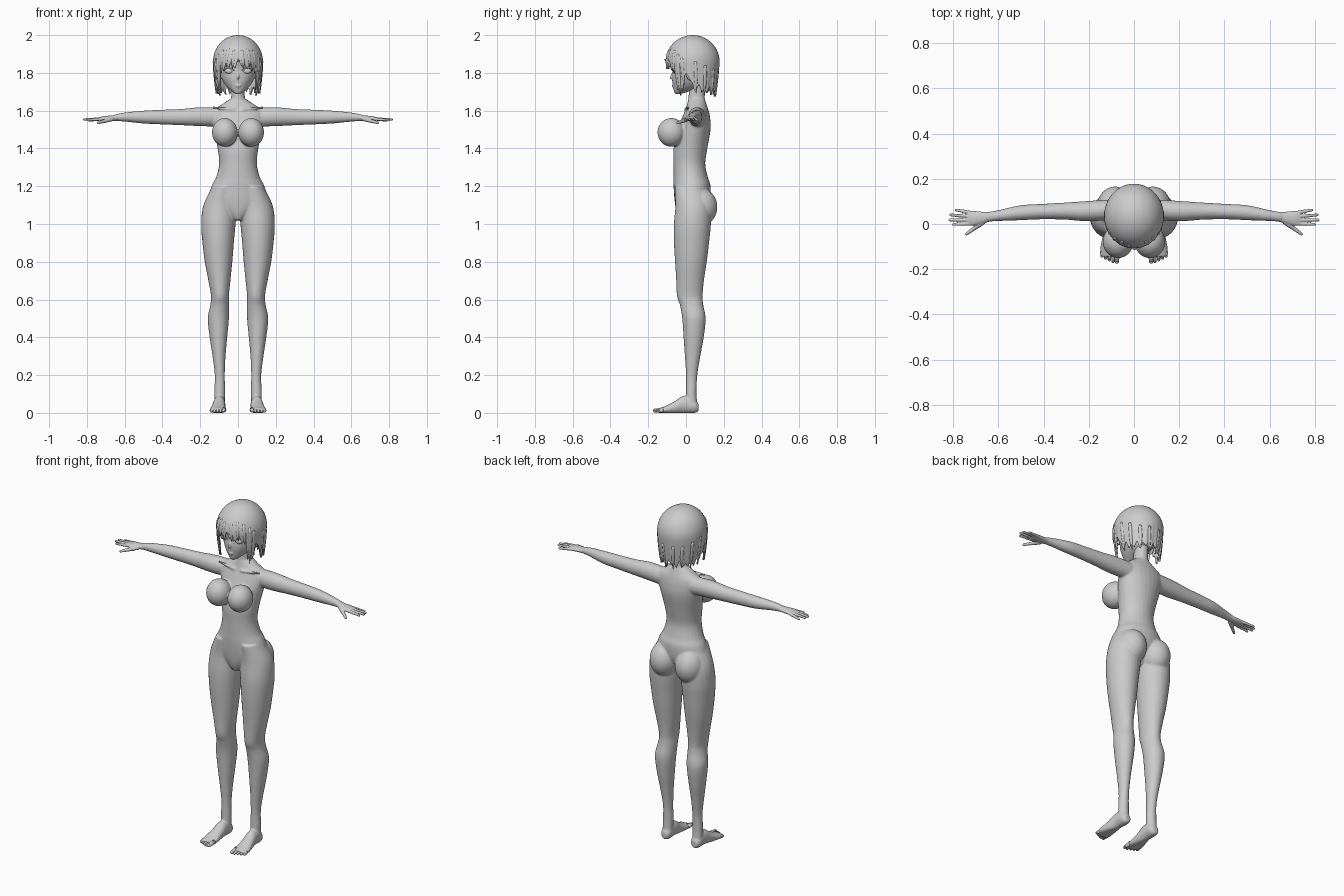
import bpy, bmesh, math
from mathutils import Vector, Matrix

cube = bpy.data.objects.get("Cube")
if cube:
    bpy.data.objects.remove(cube)

mat = bpy.data.materials.new("plain grey")
mat.use_nodes = True
GREY = (0.6, 0.6, 0.6, 1)
mat.diffuse_color = GREY
mat.node_tree.nodes["Principled BSDF"].inputs["Base Color"].default_value = GREY


def spline(rows, steps=5):
    """Catmull-Rom through rows of numbers."""
    out = []
    for i in range(len(rows) - 1):
        p = [rows[max(0, min(len(rows) - 1, i + k))] for k in (-1, 0, 1, 2)]
        for s in range(steps):
            t = s / steps
            out.append([b + 0.5 * t * (c - a + t * (2*a - 5*b + 4*c - d + t * (3*(b - c) + d - a)))
                        for a, b, c, d in zip(*p)])
    return out + [list(rows[-1])]


def loft(bm, rows, axis, side=1, n=28):
    """Skin ellipses; each row is (position, centre 1, centre 2, radius 1, radius 2)."""
    others = [k for k in range(3) if k != axis]
    rings = []
    for pos, c1, c2, r1, r2 in spline(rows):
        ring = []
        for i in range(n):
            a = math.tau * i / n
            co = [0, 0, 0]
            co[axis] = pos
            co[others[0]] = c1 + r1 * math.cos(a)
            co[others[1]] = c2 + r2 * math.sin(a)
            ring.append(bm.verts.new((co[0] * side, co[1], max(co[2], 0))))
        rings.append(ring)
    for r, s in zip(rings, rings[1:]):
        for i in range(n):
            bm.faces.new((r[i], r[(i + 1) % n], s[(i + 1) % n], s[i]))
    bm.faces.new(rings[0])
    bm.faces.new(rings[-1])


def spans(rows):
    """Turn (z, x min, x max, y front, y back) into loft rows along z."""
    return [(z, (a + b) / 2, (f + k) / 2, (b - a) / 2, (k - f) / 2) for z, a, b, f, k in rows]


def ball(bm, centre, size):
    m = Matrix.Translation(centre) @ Matrix.Diagonal((*size, 1))
    bmesh.ops.create_uvsphere(bm, u_segments=28, v_segments=18, radius=1, matrix=m)


def digit(bm, start, end, r, side):
    """Tapered rounded rod for a finger or toe."""
    a, b = Vector(start), Vector(end)
    a.x *= side
    b.x *= side
    d = b - a
    m = Matrix.Translation((a + b) / 2) @ d.to_track_quat("Z", "Y").to_matrix().to_4x4()
    bmesh.ops.create_cone(bm, segments=12, radius1=r, radius2=r * 0.75, depth=d.length,
                          cap_ends=True, matrix=m)
    ball(bm, b, (r * 0.75,) * 3)
    ball(bm, (a + b) / 2, (r * 0.95,) * 3)


def finish(bm, name, voxel=0, smooth=0):
    bmesh.ops.recalc_face_normals(bm, faces=bm.faces)
    mesh = bpy.data.meshes.new(name)
    bm.to_mesh(mesh)
    bm.free()
    mesh.materials.append(mat)
    obj = bpy.data.objects.new(name, mesh)
    bpy.context.collection.objects.link(obj)
    for p in mesh.polygons:
        p.use_smooth = True
    if voxel:
        rem = obj.modifiers.new("fuse", "REMESH")
        rem.mode = "VOXEL"
        rem.voxel_size = voxel
        rem.use_smooth_shade = True
        sm = obj.modifiers.new("soften", "SMOOTH")
        sm.factor = 0.5
        sm.iterations = smooth
    return obj


# Body: torso, neck, limbs and feet fused into one skin
body = bmesh.new()
torso = [(1.02, .025, -.035, .06), (1.06, .08, -.05, .09), (1.12, .155, -.06, .125),
         (1.2, .14, -.066, .13), (1.25, .115, -.066, .115), (1.32, .1, -.066, .102),
         (1.4, .108, -.066, .113), (1.5, .128, -.045, .13), (1.56, .14, -.022, .128),
         (1.6, .135, -.005, .12), (1.63, .09, .005, .11), (1.66, .045, .012, .1)]
loft(body, spans([(z, -w, w, f, k) for z, w, f, k in torso]), 2)
loft(body, spans([(1.6, -.05, .05, .005, .11), (1.66, -.038, .038, .012, .1),
                  (1.7, -.036, .036, .015, .098), (1.78, -.04, .04, .02, .1)]), 2)
leg = spans([(1.2, .02, .135, -.06, .1), (1.1, .01, .183, -.056, .13), (1.0, .013, .195, -.064, .132),
             (.9, .022, .188, -.064, .122), (.8, .03, .176, -.058, .11), (.7, .04, .157, -.052, .095),
             (.62, .048, .143, -.048, .088), (.57, .047, .147, -.032, .092), (.5, .048, .16, -.02, .104),
             (.4, .057, .15, -.013, .094), (.3, .066, .135, -.006, .076), (.2, .07, .123, 0, .06),
             (.11, .068, .126, 0, .056), (.04, .07, .126, 0, .06)])
foot = [(.066, .098, .028, .018, .02), (.045, .098, .035, .03, .036), (-.01, .099, .045, .032, .046),
        (-.06, .103, .028, .037, .034), (-.11, .106, .016, .044, .02), (-.145, .107, .012, .038, .012)]
arm = [(.08, .065, 1.565, .045, .05), (.2, .057, 1.568, .045, .05), (.3, .057, 1.566, .038, .043),
       (.4, .055, 1.566, .034, .039), (.5, .05, 1.566, .033, .034), (.6, .037, 1.566, .024, .024),
       (.66, .03, 1.562, .021, .016)]
for s in (1, -1):
    loft(body, leg, 2, s)
    loft(body, foot, 1, s)
    loft(body, arm, 0, s)
    ball(body, (s * .083, .076, 1.09), (.081, .09, .1))
    ball(body, (s * .07, -.078, 1.485), (.068, .073, .076))
    digit(body, (.02, -.002, 1.607), (.13, .012, 1.617), .008, s)
finish(body, "body", .0055, 4)

# Hands and toes
palm = [(.635, .032, 1.563, .021, .017), (.67, .028, 1.56, .026, .015),
        (.71, .025, 1.558, .033, .013), (.735, .025, 1.556, .031, .009)]
fingers = [((.72, .05, 1.556), (.787, .062, 1.548)), ((.725, .034, 1.557), (.81, .04, 1.553)),
           ((.725, .017, 1.557), (.814, .018, 1.553)), ((.72, .001, 1.556), (.798, -.002, 1.55))]
for s, label in ((1, "left"), (-1, "right")):
    hand = bmesh.new()
    loft(hand, palm, 0, s, 20)
    for a, b in fingers:
        digit(hand, a, b, .0085, s)
    digit(hand, (.665, .012, 1.557), (.705, -.018, 1.545), .013, s)
    digit(hand, (.7, -.014, 1.547), (.74, -.044, 1.536), .0095, s)
    finish(hand, label + "_hand", .003, 2)
    toes = bmesh.new()
    for i in range(5):
        r = .0125 if i == 0 else .0095
        x = .074 + i * .0165
        digit(toes, (x, -.12, r + .004), (x + .002, -.166 + .008 * max(0, i - 1), r), r, s)
    finish(toes, label + "_toes")

# Head with nose, brow, lips and ears
head = bmesh.new()
skull = [(1.688, .012, -.056, -.03), (1.7, .03, -.063, .01), (1.73, .062, -.069, .08),
         (1.77, .086, -.074, .12), (1.82, .099, -.072, .145), (1.87, .108, -.08, .155),
         (1.92, .1, -.066, .145), (1.96, .065, -.02, .1)]
loft(head, spans([(z, -w, w, f, k) for z, w, f, k in skull]), 2)
digit(head, (0, -.066, 1.8), (0, -.082, 1.773), .008, 1)
ball(head, (0, -.069, 1.734), (.017, .006, .004))
ball(head, (0, -.067, 1.726), (.013, .006, .004))
for s in (1, -1):
    ball(head, (s * .1, .022, 1.79), (.012, .02, .032))
finish(head, "head", .004, 3)

# Eyes: shallow almond, upper lid and brow ridge
for s, label in ((1, "left"), (-1, "right")):
    eye = bmesh.new()
    ball(eye, (s * .046, -.058, 1.81), (.025, .01, .014))
    lid = [Vector((s * (.02 + .055 * t), -.071 + .028 * t * t,
                   1.812 + .014 * math.sin(math.pi * t))) for t in (0, .25, .5, .75, 1)]
    for p, q in zip(lid, lid[1:]):
        digit(eye, p, q, .003, 1)
    finish(eye, label + "_eye")


# Hair: a dome whose lower edge falls in pointed locks
def hem(a):
    """Height of the hair edge at angle a (degrees from the front)."""
    a = abs(a)
    bangs = [(0, 1.845), (46, 1.825), (52, 1.715), (64, 1.7), (70, 1.775),
             (82, 1.775), (92, 1.715), (130, 1.7), (181, 1.705)]
    for (a0, z0), (a1, z1) in zip(bangs, bangs[1:]):
        if a <= a1:
            return z0 + (z1 - z0) * (a - a0) / (a1 - a0)


def hair_point(a, z, puff=0):
    t = math.radians(a)
    if z > 1.86:
        k = math.sqrt(max(0, 1 - ((z - 1.86) / .14) ** 2))
    else:
        k = 1 - 2.6 * (1.86 - z) ** 2 - .25 * (1.86 - z)
    k += puff
    return (.132 * k * math.sin(t), .035 - .143 * k * math.cos(t), z)


hair = bmesh.new()
COLS, ROWS = 240, 26
grid = []
for c in range(COLS):
    a = -180 + 360 * c / COLS
    tooth = abs((c % 10) / 5 - 1)
    low = hem(a) + .034 * tooth - .012 + .008 * math.sin(c * .37)
    col = []
    for r in range(1, ROWS + 1):
        f = r / ROWS
        # Even arc steps over the crown, then straight down to the hem
        z = 1.86 + .14 * math.cos(math.pi * f) if f <= .5 else 1.86 - (1.86 - low) * (f - .5) * 2
        col.append(hair.verts.new(hair_point(a, z, -.03 * tooth * max(0, f - .45))))
    grid.append(col)
pole = hair.verts.new((0, .035, 2))
for c in range(COLS):
    p, q = grid[c], grid[(c + 1) % COLS]
    hair.faces.new((pole, p[0], q[0]))
    for r in range(ROWS - 1):
        hair.faces.new((p[r], p[r + 1], q[r + 1], q[r]))
cap = finish(hair, "hair")
shell = cap.modifiers.new("thickness", "SOLIDIFY")
shell.thickness = .008
shell.offset = -1

# Loose locks lying over the hair edge
locks = bmesh.new()
for i, (a, top, tip) in enumerate([(10, 1.92, 1.82), (26, 1.93, 1.83), (42, 1.92, 1.8), (56, 1.9, 1.68),
                                   (66, 1.88, 1.73), (96, 1.86, 1.69), (118, 1.84, 1.68),
                                   (142, 1.82, 1.685), (165, 1.82, 1.675)]):
    for s in (1, -1):
        rim = []
        for j in range(9):
            f = j / 8
            z = top + (tip - top) * f
            w = 7 * math.sin(math.pi * (f * .72 + .28)) + .2
            rim.append([locks.verts.new(hair_point(s * (a + d * w + 3 * f), z, up))
                        for d, up in ((-1, -.02), (0, .02), (1, -.02), (0, -.07))])
        for p, q in zip(rim, rim[1:]):
            for k in range(4):
                locks.faces.new((p[k], p[(k + 1) % 4], q[(k + 1) % 4], q[k]))
        locks.faces.new(rim[0])
        locks.faces.new(rim[-1])
finish(locks, "hair_locks")
